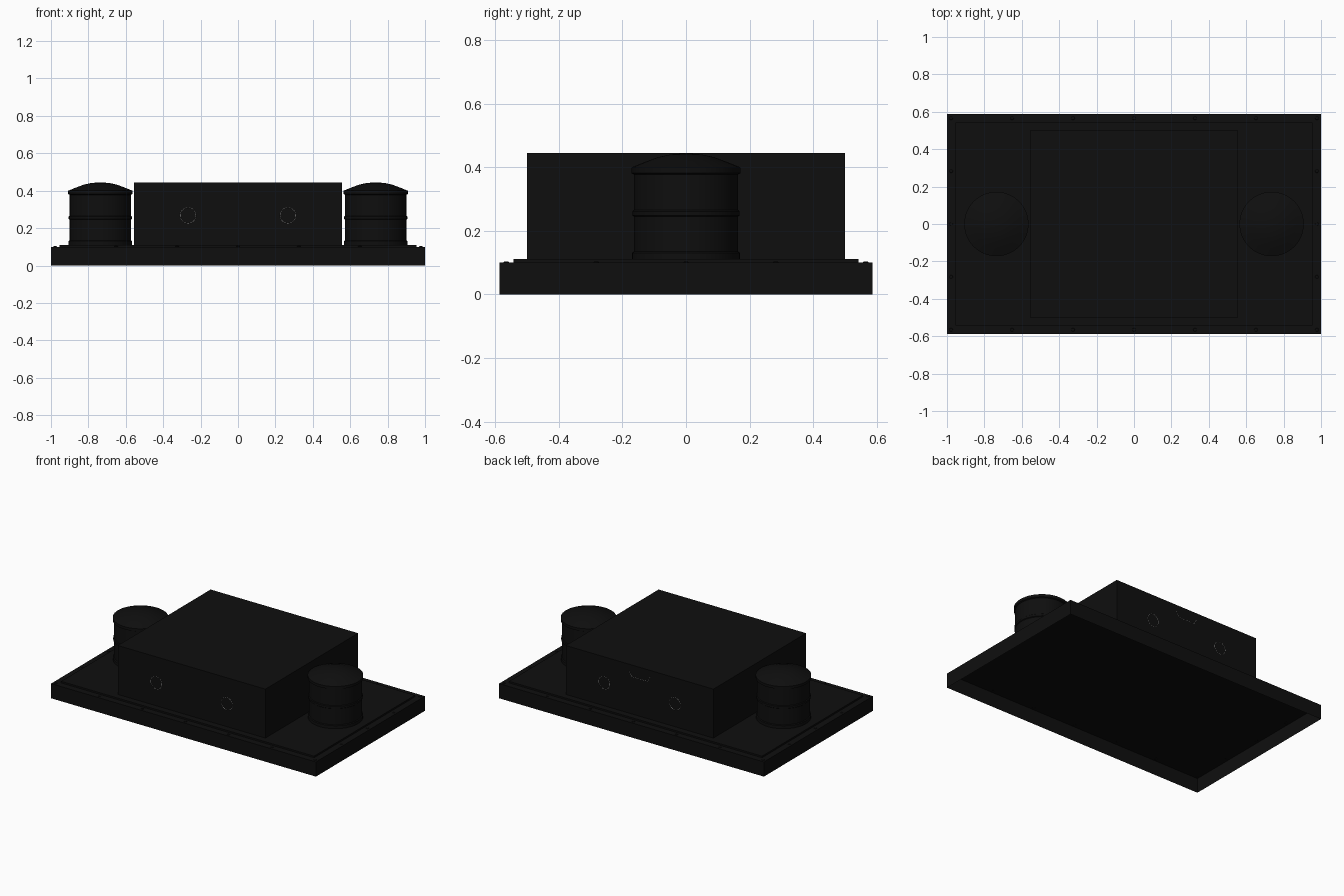
import bpy, bmesh, math

if "Cube" in bpy.data.objects:
    bpy.data.objects.remove(bpy.data.objects["Cube"])


def material(name, rgb):
    m = bpy.data.materials.new(name)
    m.diffuse_color = (*rgb, 1)
    m.use_nodes = True
    m.node_tree.nodes["Principled BSDF"].inputs["Base Color"].default_value = m.diffuse_color
    return m


BLACK = material("matte_black", (0.0045, 0.0045, 0.0045))
GREY = material("light_grey_line", (0.45, 0.45, 0.45))


def finish(name, bm, mat, smooth=False):
    bmesh.ops.recalc_face_normals(bm, faces=bm.faces)
    me = bpy.data.meshes.new(name)
    bm.to_mesh(me)
    bm.free()
    ob = bpy.data.objects.new(name, me)
    bpy.context.collection.objects.link(ob)
    me.materials.append(mat)
    if smooth:
        bpy.ops.object.select_all(action='DESELECT')
        bpy.context.view_layer.objects.active = ob
        ob.select_set(True)
        bpy.ops.object.shade_smooth_by_angle(angle=math.radians(35))
    return ob


def box(name, hx, hy, z0, z1):
    """Box with an open underside."""
    bm = bmesh.new()
    bmesh.ops.create_cube(bm, size=1)
    for v in bm.verts:
        v.co = (v.co.x * 2 * hx, v.co.y * 2 * hy, z0 if v.co.z < 0 else z1)
    under = [f for f in bm.faces if f.calc_center_median().z < z0 + 1e-5]
    bmesh.ops.delete(bm, geom=under, context='FACES')
    return finish(name, bm, BLACK)


def lathe(name, profile, x, y=0, steps=48):
    bm = bmesh.new()
    vs = [bm.verts.new((r, 0, z)) for r, z in profile]
    es = [bm.edges.new(p) for p in zip(vs, vs[1:])]
    bmesh.ops.spin(bm, geom=vs + es, cent=(0, 0, 0), axis=(0, 0, 1),
                   angle=math.tau, steps=steps)
    bmesh.ops.remove_doubles(bm, verts=bm.verts, dist=1e-5)
    bmesh.ops.translate(bm, verts=bm.verts, vec=(x, y, 0))
    return finish(name, bm, BLACK, True)


def line(name, points, closed):
    """Hair-thin marking along a path."""
    cu = bpy.data.curves.new(name, 'CURVE')
    cu.dimensions = '3D'
    cu.bevel_depth = 0.001
    cu.bevel_resolution = 0
    sp = cu.splines.new('POLY')
    sp.points.add(len(points) - 1)
    for p, co in zip(sp.points, points):
        p.co = (*co, 1)
    sp.use_cyclic_u = closed
    cu.materials.append(GREY)
    bpy.context.collection.objects.link(bpy.data.objects.new(name, cu))


# Hollow base tray, raised deck and the large crate
box("base", 1.0, 0.588, 0, 0.10)
box("deck_plate", 0.955, 0.544, 0.10, 0.111)
box("crate", 0.557, 0.5, 0.111, 0.445)

# Barrels: rims, centre hoop and domed lid
barrel = [(0.17, 0.11), (0.17, 0.131), (0.164, 0.135), (0.164, 0.245),
          (0.169, 0.249), (0.169, 0.262), (0.164, 0.266), (0.164, 0.378),
          (0.172, 0.382), (0.172, 0.400), (0.13, 0.417), (0.09, 0.432),
          (0.05, 0.441), (0.0, 0.445)]
for side, x in (("left", -0.736), ("right", 0.736)):
    lathe(side + "_barrel", barrel, x)

# Rivets around the border of the base
rivet = [(0.01, 0.099), (0.008, 0.103), (0.0, 0.1045)]
spots = [(i * 0.326, s * 0.566) for i in range(-3, 4) for s in (-1, 1)]
spots += [(s * 0.978, y) for s in (-1, 1) for y in (-0.283, 0, 0.283)]
for x, y in spots:
    lathe("rivet", rivet, x, y, 10)

# Thin round markings on the crate's front and back
for y in (-0.5, 0.5):
    for x in (-0.267, 0.267):
        line("round_marking", [(x + 0.042 * math.cos(math.tau * i / 32), y,
                                0.268 + 0.042 * math.sin(math.tau * i / 32))
                               for i in range(32)], True)
# Handle outline on the back
line("handle_marking", [(-0.08, 0.5, 0.40), (-0.06, 0.5, 0.365),
                        (0.06, 0.5, 0.365), (0.08, 0.5, 0.40)], False)
